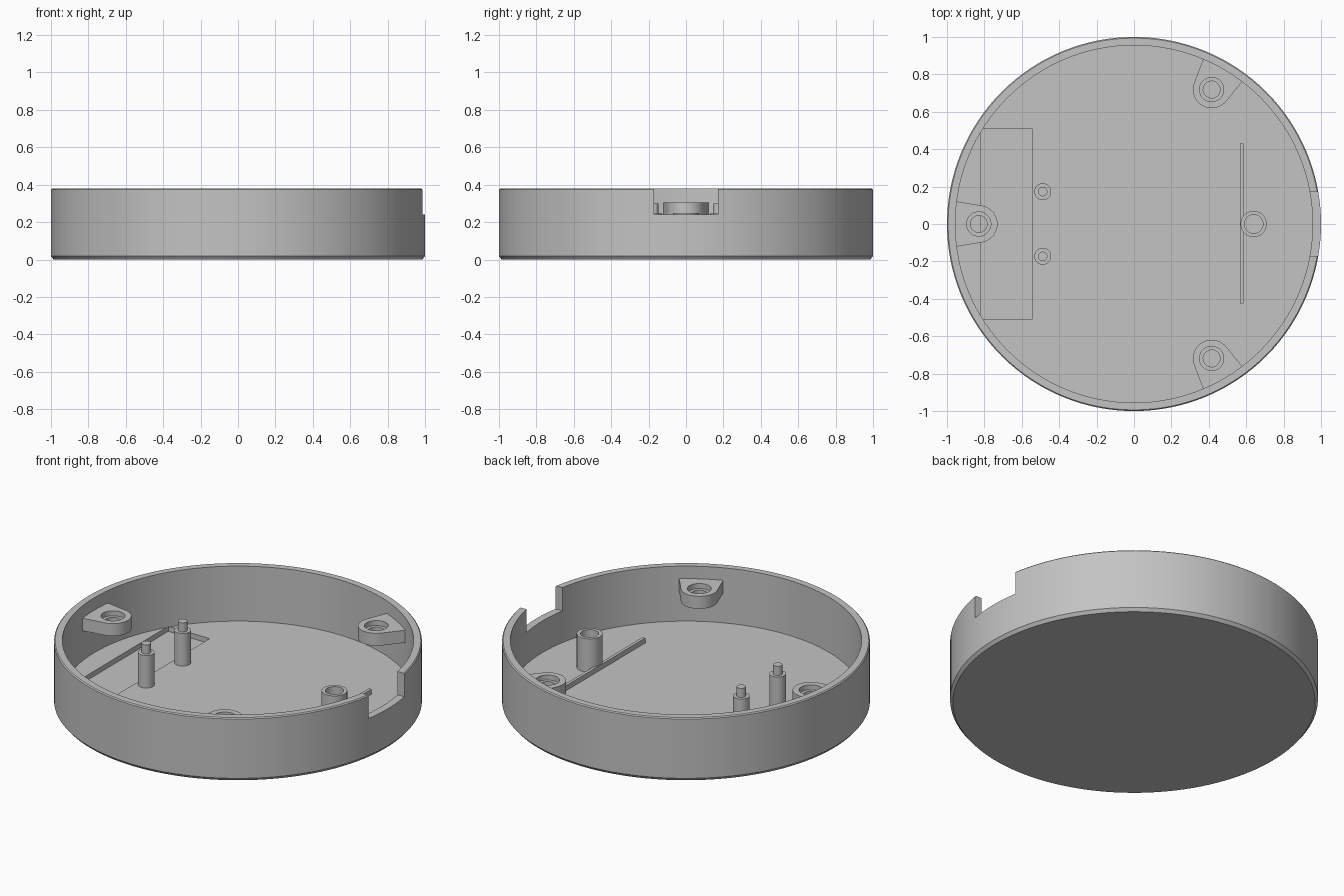
import bpy, bmesh
from math import cos, sin, pi, radians
from mathutils import Matrix

if "Cube" in bpy.data.objects:
    bpy.data.objects.remove(bpy.data.objects["Cube"], do_unlink=True)

GREY = (0.55, 0.55, 0.55, 1)
grey = bpy.data.materials.new("light grey plastic")
grey.use_nodes = True
grey.diffuse_color = GREY
grey.node_tree.nodes["Principled BSDF"].inputs["Base Color"].default_value = GREY

FLOOR = 0.05
TOP = 0.38
SINK = 0.02   # how far parts reach into the floor


def finish(name, bm):
    bmesh.ops.remove_doubles(bm, verts=bm.verts, dist=1e-5)
    bmesh.ops.recalc_face_normals(bm, faces=bm.faces)
    mesh = bpy.data.meshes.new(name)
    bm.to_mesh(mesh)
    bm.free()
    mesh.materials.append(grey)
    obj = bpy.data.objects.new(name, mesh)
    bpy.context.collection.objects.link(obj)
    return obj


def lathe(name, profile, centre=(0, 0), steps=32):
    """Turn a closed (radius, z) outline around a vertical axis."""
    bm = bmesh.new()
    verts = [bm.verts.new((r, 0, z)) for r, z in profile]
    edges = [bm.edges.new((a, b)) for a, b in zip(verts, verts[1:])]
    if profile[0][0] > 0:
        edges.append(bm.edges.new((verts[-1], verts[0])))
    bmesh.ops.spin(bm, geom=verts + edges, cent=(0, 0, 0), axis=(0, 0, 1),
                   angle=2 * pi, steps=steps, use_merge=False)
    bmesh.ops.translate(bm, verts=bm.verts, vec=(*centre, 0))
    return finish(name, bm)


def box(name, x, y, z):
    bm = bmesh.new()
    bmesh.ops.create_cube(bm, size=1)
    for v in bm.verts:
        v.co = [lo if c < 0 else hi for c, (lo, hi) in zip(v.co, (x, y, z))]
    return finish(name, bm)


def cut(obj, cutter):
    cutter.hide_render = True
    mod = obj.modifiers.new("cut", 'BOOLEAN')
    mod.operation = 'DIFFERENCE'
    mod.solver = 'EXACT'
    mod.object = cutter
    bpy.context.view_layer.objects.active = obj
    bpy.ops.object.modifier_apply(modifier=mod.name)
    bpy.data.objects.remove(cutter, do_unlink=True)


def smooth(obj):
    bpy.ops.object.select_all(action='DESELECT')
    obj.select_set(True)
    bpy.context.view_layer.objects.active = obj
    bpy.ops.object.shade_smooth_by_angle(angle=radians(25))


# Round tray with chamfered edges, side notch and battery recess
tray = lathe("tray", [(0, 0), (0.985, 0), (1, 0.018), (1, TOP - 0.006), (0.994, TOP),
                      (0.955, TOP), (0.955, FLOOR), (0, FLOOR)], steps=128)
cut(tray, box("notch_cutter", (0.8, 1.1), (-0.17, 0.17), (0.24, 0.5)))
cut(tray, box("recess_cutter", (-0.82, -0.545), (-0.51, 0.51), (0.02, FLOOR + 0.001)))
smooth(tray)


# Screw bosses on the wall, with a counterbored through hole
def screw_boss(name, angle, dist=0.83, radius=0.1, bottom=0.23, top=0.305):
    arc = [radians(99 + 162 * i / 20) for i in range(21)]
    outline = [(0.97, 0.124)]
    outline += [(dist + radius * cos(a), radius * sin(a)) for a in arc]
    outline += [(0.97, -0.124)]
    bm = bmesh.new()
    face = bm.faces.new([bm.verts.new((x, y, bottom)) for x, y in outline])
    ext = bmesh.ops.extrude_face_region(bm, geom=[face])["geom"]
    bmesh.ops.translate(bm, vec=(0, 0, top - bottom),
                        verts=[g for g in ext if isinstance(g, bmesh.types.BMVert)])
    boss = finish(name, bm)
    cut(boss, lathe("hole_cutter", [(0, 0.1), (0.045, 0.1), (0.045, 0.275),
                                    (0.065, 0.275), (0.065, 0.4), (0, 0.4)], (dist, 0)))
    boss.data.transform(Matrix.Rotation(angle, 4, 'Z'))
    smooth(boss)


for label, degrees in (("back", 60), ("right", 180), ("front", 300)):
    screw_boss(label + "_screw_boss", radians(degrees))

# Stepped locating pins beside the recess
for label, y in (("back", 0.173), ("front", -0.173)):
    base = FLOOR - SINK
    smooth(lathe(label + "_locating_pin",
                 [(0, base), (0.045, base), (0.045, 0.245), (0.025, 0.245),
                  (0.025, 0.3), (0, 0.3)], (-0.488, y)))

# Hollow post and low rib near the notch
smooth(lathe("hollow_post", [(0, FLOOR - SINK), (0.07, FLOOR - SINK), (0.07, 0.25),
                             (0.05, 0.25), (0.05, 0.08), (0, 0.08)], (0.64, 0)))
box("floor_rib", (0.568, 0.586), (-0.425, 0.43), (FLOOR - SINK, FLOOR + 0.03))
